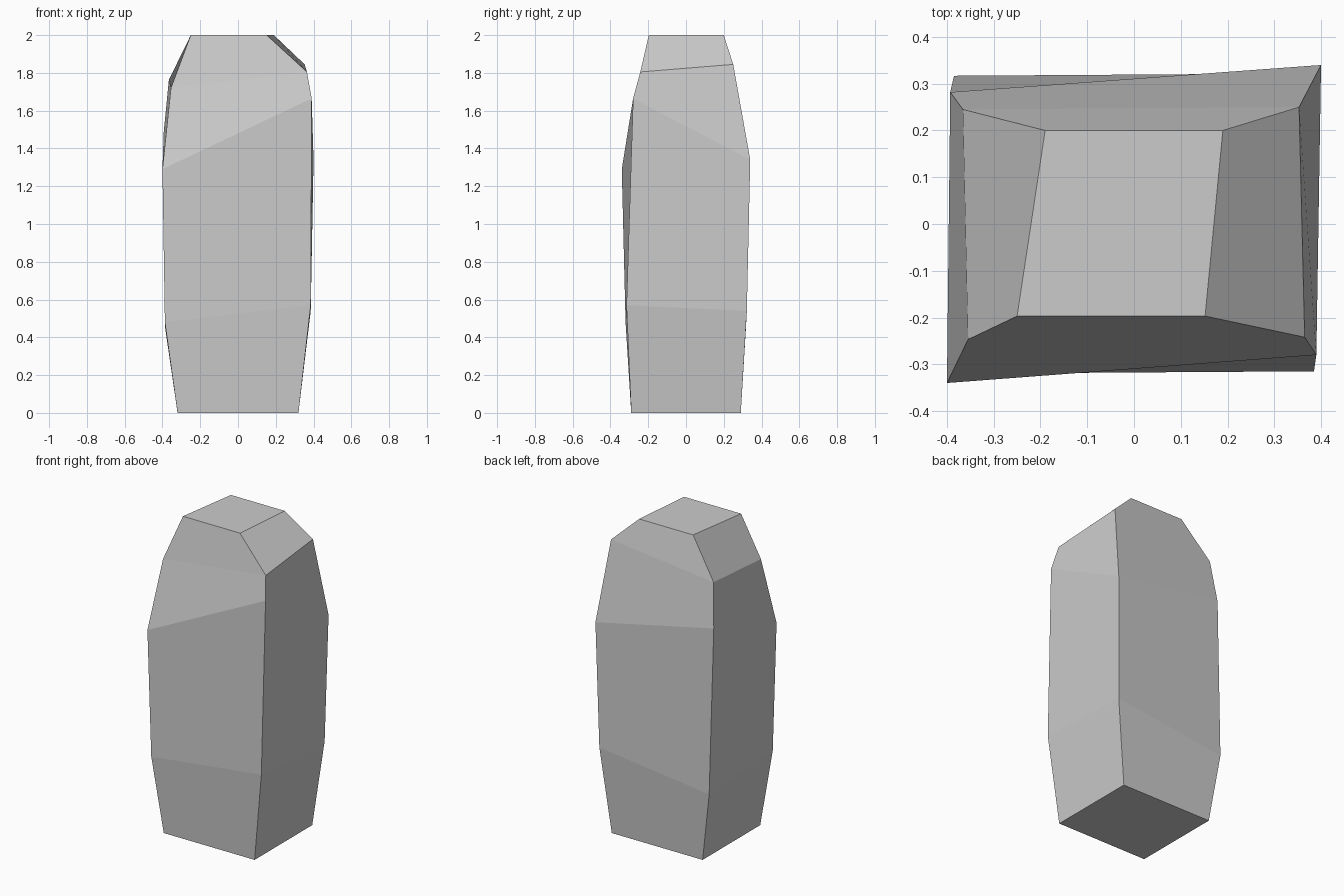
import bpy, bmesh

if "Cube" in bpy.data.objects:
    bpy.data.objects.remove(bpy.data.objects["Cube"])

# Corner rings of the stone, bottom to top: front-left, front-right, back-right, back-left
rings = [
    [(-.32, -.29, 0), (.32, -.29, 0), (.32, .29, 0), (-.32, .29, 0)],
    [(-.387, -.32, .48), (.385, -.315, .57), (.385, .322, .54), (-.385, .317, .445)],
    [(-.40, -.34, 1.29), (.39, -.28, 1.665), (.40, .34, 1.34), (-.393, .282, 1.49)],
    [(-.355, -.247, 1.72), (.365, -.242, 1.805), (.353, .25, 1.845), (-.366, .245, 1.763)],
    [(-.25, -.197, 2), (.152, -.197, 2), (.19, .2, 2), (-.19, .2, 2)],
]

# Loft the rings and cap both ends
bm = bmesh.new()
loops = [[bm.verts.new(p) for p in ring] for ring in rings]
for low, high in zip(loops, loops[1:]):
    for i in range(4):
        j = (i + 1) % 4
        bm.faces.new((low[i], low[j], high[j], high[i]))
bm.faces.new(loops[0][::-1])
bm.faces.new(loops[-1])

mesh = bpy.data.meshes.new("standing_stone")
bm.to_mesh(mesh)
bm.free()
bpy.context.collection.objects.link(bpy.data.objects.new("standing_stone", mesh))
